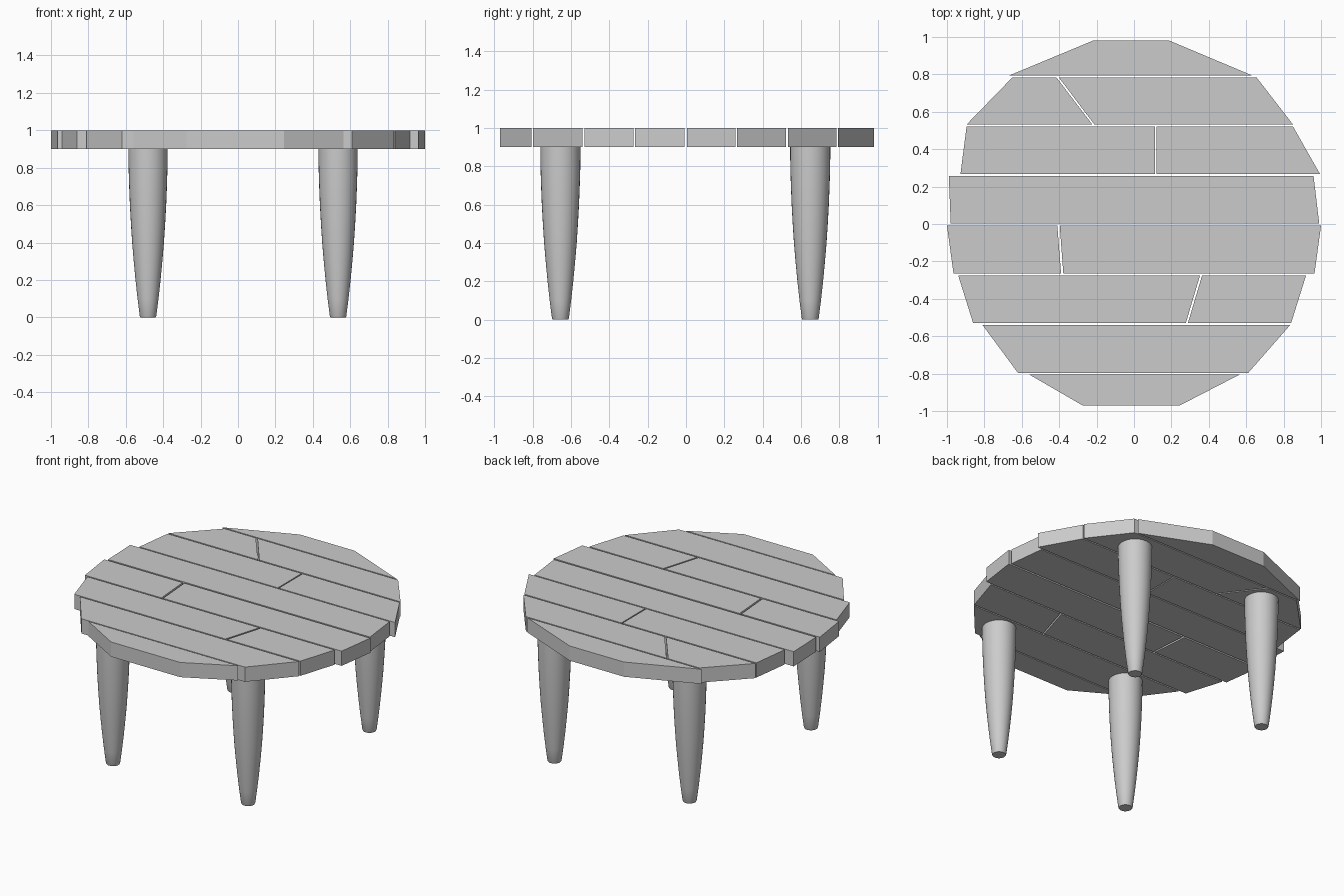
import bpy, bmesh
from math import cos, sin, tau

if "Cube" in bpy.data.objects:
    bpy.data.objects.remove(bpy.data.objects["Cube"])

def finish(bm, name):
    bmesh.ops.recalc_face_normals(bm, faces=bm.faces)
    mesh = bpy.data.meshes.new(name)
    bm.to_mesh(mesh)
    bm.free()
    obj = bpy.data.objects.new(name, mesh)
    bpy.context.collection.objects.link(obj)
    return obj

# Table top: each row is (y low, y high, planks), each plank is
# (left and right x on the low edge, left and right x on the high edge)
rows = [
    (-0.97, -0.805, [(-0.275, 0.245, -0.56, 0.565)]),
    (-0.797, -0.54, [(-0.62, 0.61, -0.81, 0.835)]),
    (-0.53, -0.275, [(-0.86, 0.277, -0.94, 0.353), (0.288, 0.84, 0.364, 0.92)]),
    (-0.265, -0.008, [(-0.965, -0.39, -1.0, -0.41), (-0.378, 0.965, -0.397, 1.0)]),
    (0.004, 0.257, [(-0.98, 0.99, -0.99, 0.96)]),
    (0.266, 0.522, [(-0.928, 0.113, -0.895, 0.113), (0.121, 0.995, 0.121, 0.85)]),
    (0.532, 0.784, [(-0.895, -0.223, -0.65, -0.415), (-0.212, 0.85, -0.402, 0.655)]),
    (0.793, 0.98, [(-0.67, 0.635, -0.22, 0.19)]),
]
for r, (y0, y1, planks) in enumerate(rows):
    for p, (a, b, c, d) in enumerate(planks):
        bm = bmesh.new()
        base = bm.faces.new([bm.verts.new(v) for v in
                             ((a, y0, 0.9), (b, y0, 0.9), (d, y1, 0.9), (c, y1, 0.9))])
        ext = bmesh.ops.extrude_face_region(bm, geom=[base], use_keep_orig=True)
        top = [v for v in ext["geom"] if isinstance(v, bmesh.types.BMVert)]
        bmesh.ops.translate(bm, verts=top, vec=(0, 0, 0.1))
        finish(bm, f"plank_{r + 1}_{p + 1}")

# Legs: turned, bulging taper
profile = [(0.041, 0.0), (0.044, 0.006), (0.056, 0.1), (0.067, 0.2), (0.0765, 0.3), (0.085, 0.4),
           (0.0915, 0.5), (0.097, 0.6), (0.101, 0.7), (0.104, 0.8), (0.105, 0.905)]
SIDES = 32

def leg(name, x, y):
    bm = bmesh.new()
    rings = [[bm.verts.new((x + rad * cos(tau * i / SIDES), y + rad * sin(tau * i / SIDES), z))
              for i in range(SIDES)] for rad, z in profile]
    for lo, hi in zip(rings, rings[1:]):
        for i in range(SIDES):
            j = (i + 1) % SIDES
            bm.faces.new((lo[i], lo[j], hi[j], hi[i])).smooth = True
    bm.faces.new(rings[0])
    bm.faces.new(rings[-1])
    obj = finish(bm, name)
    bpy.ops.object.select_all(action='DESELECT')
    obj.select_set(True)
    bpy.context.view_layer.objects.active = obj
    bpy.ops.object.shade_smooth_by_angle(angle=0.6)

for depth, y in (("front", -0.655), ("back", 0.648)):
    for side, x in (("left", -0.481), ("right", 0.535)):
        leg(f"{depth}_{side}_leg", x, y)
